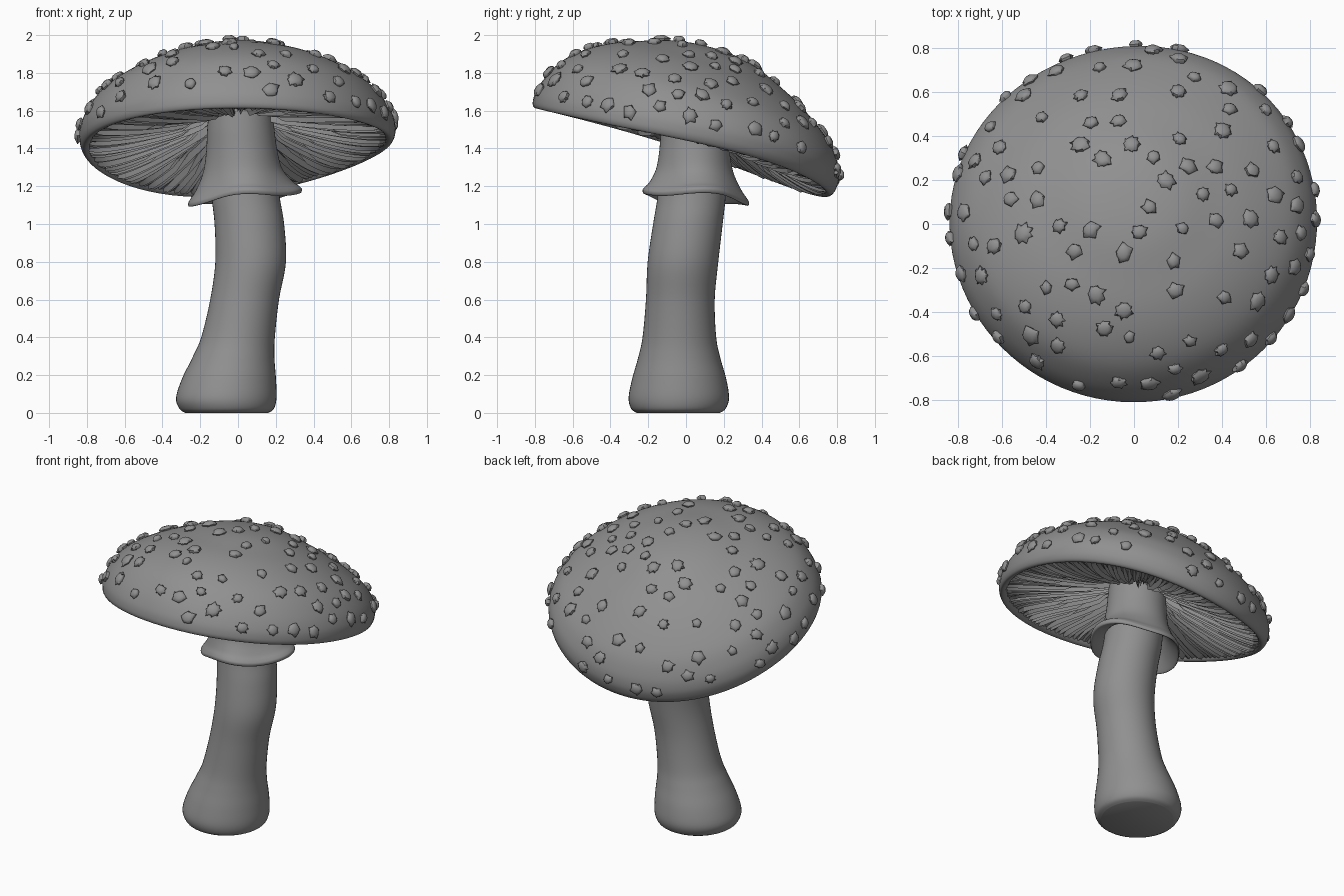
import bpy, bmesh, math, random
from mathutils import Vector, Matrix

if "Cube" in bpy.data.objects:
    bpy.data.objects.remove(bpy.data.objects["Cube"])

random.seed(7)
TAU = math.tau

GREY = bpy.data.materials.new("dark_grey")
GREY.diffuse_color = (.28, .28, .28, 1)
GREY.use_nodes = True
GREY.node_tree.nodes["Principled BSDF"].inputs["Base Color"].default_value = GREY.diffuse_color


def sample(pts, t):
    """Smooth curve through the control points, t from 0 to 1."""
    n = len(pts) - 1
    f = min(max(t, 0), 1) * n
    i = min(int(f), n - 1)
    u = f - i
    p = [pts[min(max(k, 0), n)] for k in (i - 1, i, i + 1, i + 2)]
    return [0.5 * (2 * b + (c - a) * u + (2 * a - 5 * b + 4 * c - d) * u * u
                   + (3 * b - a - 3 * c + d) * u ** 3) for a, b, c, d in zip(*p)]


def finish(name, bm, angle=40):
    bmesh.ops.recalc_face_normals(bm, faces=bm.faces)
    me = bpy.data.meshes.new(name)
    bm.to_mesh(me)
    bm.free()
    me.materials.append(GREY)
    ob = bpy.data.objects.new(name, me)
    bpy.context.collection.objects.link(ob)
    bpy.ops.object.select_all(action='DESELECT')
    ob.select_set(True)
    bpy.context.view_layer.objects.active = ob
    bpy.ops.object.shade_smooth_by_angle(angle=math.radians(angle))
    return ob


def loft(bm, point, rows, cols, cap_first=False, cap_last=False):
    """Closed rings of vertices joined into a skin; point(t, angle, column)."""
    rings = [[bm.verts.new(point(i / (rows - 1), TAU * j / cols, j)) for j in range(cols)]
             for i in range(rows)]
    for a, b in zip(rings, rings[1:]):
        for j in range(cols):
            k = (j + 1) % cols
            bm.faces.new((a[j], a[k], b[k], b[j]))
    if cap_first:
        bm.faces.new(rings[0])
    if cap_last:
        bm.faces.new(rings[-1])


# Stem: centre x, centre y, z, radius
STEM = [(-.06, -.04, 0, .22), (-.06, -.04, .022, .25), (-.062, -.038, .08, .266),
        (-.048, -.036, .18, .249), (-.025, -.036, .29, .218), (0, -.035, .4, .195),
        (.035, -.03, .6, .182), (.067, -.016, .8, .187), (.06, .01, 1.0, .184),
        (.04, .03, 1.15, .18), (.025, .042, 1.35, .174), (.015, .045, 1.64, .168)]


def stem_point(t, a, j):
    x, y, z, r = sample(STEM, t)
    return (x + r * math.cos(a), y + r * math.sin(a), z)


bm = bmesh.new()
loft(bm, stem_point, 56, 48, True, True)
finish("stem", bm)

# Skirt: offset x, y, z, radius; out and over the rolled edge, then back up inside
SKIRT = [(.015, .045, 1.6, .17), (.015, .045, 1.5, .178), (.02, .045, 1.38, .188),
         (.025, .046, 1.28, .208), (.033, .05, 1.2, .25), (.036, .052, 1.165, .28),
         (.037, .052, 1.145, .291), (.036, .052, 1.128, .282), (.033, .05, 1.155, .245),
         (.03, .045, 1.2, .2), (.03, .045, 1.24, .17)]


def skirt_point(t, a, j):
    x, y, z, r = sample(SKIRT, t)
    w = min(max((r - .178) / .11, 0), 1)
    z += w * (.03 * math.cos(a) - .02 * math.sin(a) + .014 * math.sin(3 * a + .5))
    r += w * (.012 * math.sin(4 * a + 1) - .02 * math.sin(a) ** 2)
    return (x + r * math.cos(a), y + r * math.sin(a), z)


bm = bmesh.new()
loft(bm, skirt_point, 50, 72)
finish("skirt", bm, 60)

# Cap: domed profile (radius, height), tilted with the front edge raised
DOME = [(.004, .563), (.12, .556), (.25, .53), (.39, .477), (.52, .42), (.64, .347),
        (.74, .262), (.805, .165), (.834, .085), (.836, .03), (.826, .0), (.81, -.01),
        (.79, .0), (.77, .03)]
TILT = (Matrix.Translation((0, -.005, 1.39)) @ Matrix.Rotation(math.radians(-1.8), 4, 'Y')
        @ Matrix.Rotation(math.radians(-15.7), 4, 'X'))


def place(r, h, a):
    """Cap coordinates to world, with the uneven warp of the cap."""
    q = min(r / .84, 1)
    h += .045 * q ** 5 * math.cos(a) ** 2 - .06 * q * q * (1 - q ** 6) * math.sin(a)
    h += .026 * q ** 4 * math.sin(2 * a) * (1 + .6 * math.cos(a - math.pi / 4))
    r *= 1 - .012 * math.sin(a)
    return TILT @ Vector((r * math.cos(a), r * math.sin(a), h))


def cap_point(t, a, j=0):
    return place(*sample(DOME, t), a)


bm = bmesh.new()
loft(bm, cap_point, 60, 96, True)
finish("cap", bm, 60)

# Gills: pleated underside rising towards the stem
GILLS = 150
depth = [random.uniform(.035, .06) for _ in range(GILLS)]
start = [random.choice((.0, .15, .35, .5)) for _ in range(GILLS)]
sway = [random.uniform(-.012, .012) for _ in range(GILLS)]


def gill_point(t, a, j):
    r = .14 + .665 * t
    h = .15 * (1 - t) ** 1.2
    g = j // 2
    if j % 2:
        h += .045 * (1 - t) ** .5 + .004
    else:
        h += .045 - depth[g] * min(max((t - start[g]) / .15 + .4, .3), 1) if t < .95 else 0
        a += sway[g] * math.sin(5 * t)
    return place(r, h, a)


bm = bmesh.new()
loft(bm, gill_point, 14, GILLS * 2)
finish("gills", bm, 20)

# Warts: ragged raised flakes scattered over the dome
spots = []
for _ in range(6000):
    t, a = random.uniform(.02, .64), random.uniform(0, TAU)
    if random.random() > sample(DOME, t)[0] / .84:
        continue
    p = cap_point(t, a)
    if all((p - s[0]).length > .118 for s in spots):
        spots.append((p, t, a))
    if len(spots) == 108:
        break

bm = bmesh.new()
for p, t, a in spots:
    du = cap_point(t + .01, a) - p
    dv = cap_point(t, a + .02) - p
    frame = du.cross(dv).normalized().to_track_quat('Z', 'Y').to_matrix().to_4x4()
    frame = Matrix.Translation(p) @ frame @ Matrix.Rotation(random.uniform(0, TAU), 4, 'Z')
    frame = frame @ Matrix.Diagonal((random.uniform(.85, 1.1), 1, 1, 1))
    n = random.choice((5, 5, 7, 8))
    size = random.uniform(.028, .043)
    jag = [size * (random.uniform(.95, 1.35) if k % 2 else random.uniform(.75, .95))
           for k in range(2 * n)]
    turn = [random.uniform(-.12, .12) for _ in jag]
    levels = [(.7, -.012), (1, .008), (.85, .018), (.5, .026)]

    def wart_point(s, ang, j):
        f, h = levels[round(s * 3)]
        r = f * (jag[j] if f > .9 else size)
        ang += turn[j]
        return frame @ Vector((r * math.cos(ang), r * math.sin(ang), h))

    loft(bm, wart_point, 4, 2 * n, True, True)
finish("cap_warts", bm, 45)
